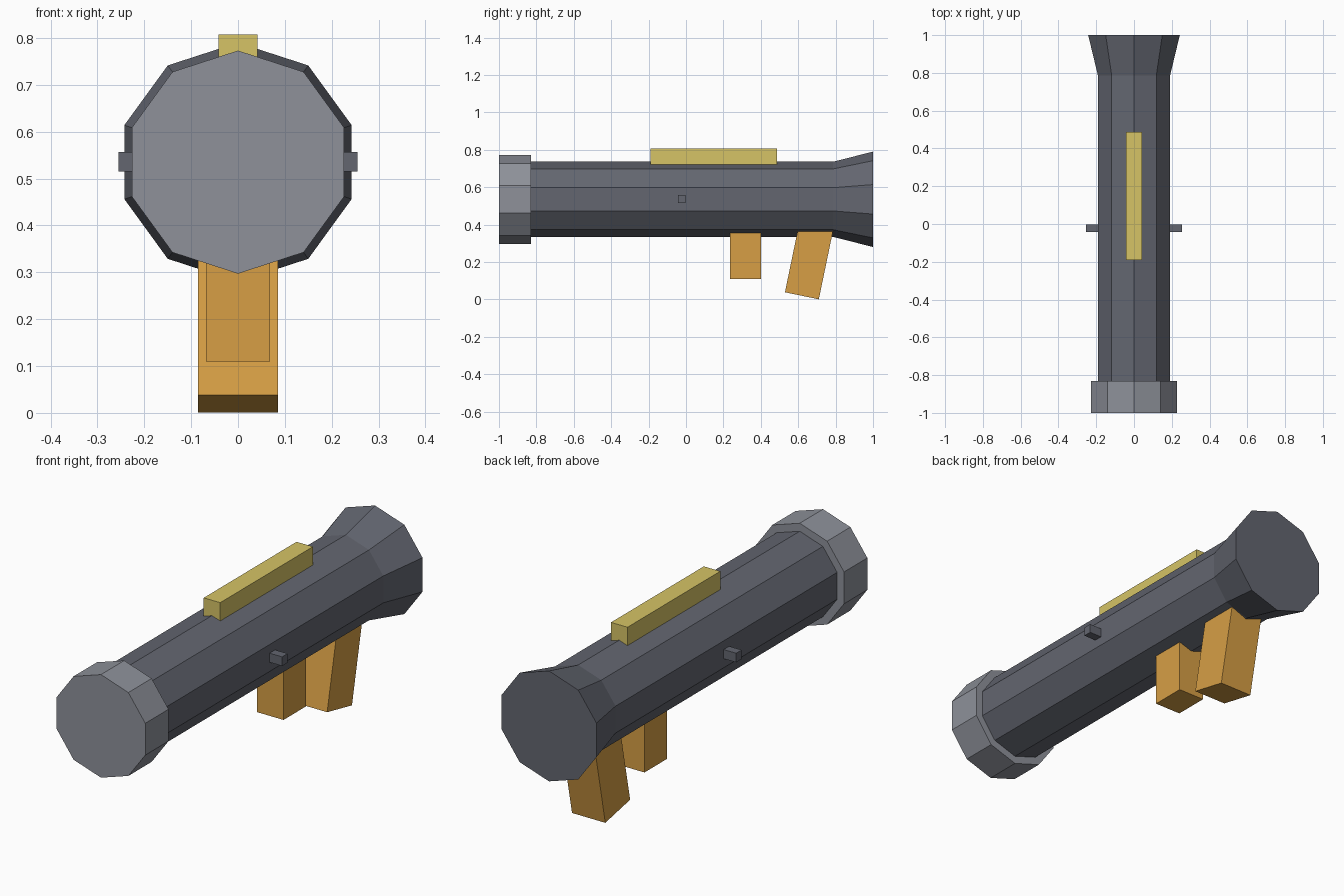
import bpy, bmesh, math
from mathutils import Matrix, Vector

if "Cube" in bpy.data.objects:
    bpy.data.objects.remove(bpy.data.objects["Cube"])

AXIS_Z = 0.535
SIDES = 10


def material(name, rgb):
    lin = [((c / 255 + 0.055) / 1.055) ** 2.4 for c in rgb]
    m = bpy.data.materials.new(name)
    m.diffuse_color = (*lin, 1)
    m.use_nodes = True
    m.node_tree.nodes["Principled BSDF"].inputs["Base Color"].default_value = m.diffuse_color
    return m


TUBE = material("dark grey", (99, 102, 112))
RING = material("light grey", (142, 145, 154))
GRIP = material("orange", (215, 159, 69))
SIGHT = material("yellow", (214, 196, 102))


def finish(name, bm, mat):
    bmesh.ops.recalc_face_normals(bm, faces=bm.faces)
    mesh = bpy.data.meshes.new(name)
    bm.to_mesh(mesh)
    bm.free()
    mesh.materials.append(mat)
    ob = bpy.data.objects.new(name, mesh)
    bpy.context.collection.objects.link(ob)
    return ob


def lathe(name, profile, mat):
    """Ten-sided capped solid along y from (y, radius) pairs, one corner on top."""
    bm = bmesh.new()
    rings = []
    for y, r in profile:
        angles = [2 * math.pi * i / SIDES for i in range(SIDES)]
        rings.append([bm.verts.new((r * math.sin(a), y, AXIS_Z + r * math.cos(a)))
                      for a in angles])
    for a, b in zip(rings, rings[1:]):
        for i in range(SIDES):
            j = (i + 1) % SIDES
            bm.faces.new((a[i], a[j], b[j], b[i]))
    bm.faces.new(rings[0])
    bm.faces.new(rings[-1])
    return finish(name, bm, mat)


def box(name, low, high, mat, tilt=0.0, pivot=(0, 0, 0)):
    """Box between two corners, then tilted about x and moved to the pivot."""
    low, high = Vector(low), Vector(high)
    bm = bmesh.new()
    bmesh.ops.create_cube(bm, size=1, matrix=Matrix.Translation((low + high) / 2)
                          @ Matrix.Diagonal((*(high - low), 1)))
    bm.transform(Matrix.Translation(pivot) @ Matrix.Rotation(tilt, 4, 'X'))
    return finish(name, bm, mat)


# Barrel with flared rear, and the muzzle collar
lathe("barrel", [(-0.9, 0.201), (0.787, 0.201), (1.0, 0.255)], TUBE)
lathe("muzzle_collar", [(-1.0, 0.238), (-0.83, 0.238)], RING)

# Sight rail on top, and a pin on each side
box("sight_rail", (-0.042, -0.19, 0.70), (0.042, 0.487, 0.807), SIGHT)
for side, name in ((-1, "left_pin"), (1, "right_pin")):
    xs = sorted((side * 0.15, side * 0.255))
    box(name, (xs[0], -0.042, 0.515), (xs[1], -0.002, 0.557), TUBE)

# Straight front grip and raked rear grip
box("front_grip", (-0.068, 0.235, 0.11), (0.068, 0.40, 0.39), GRIP)
box("rear_grip", (-0.085, 0, 0), (0.085, 0.185, 0.38), GRIP,
    tilt=math.radians(-11.7), pivot=(0, 0.529, 0.038))
